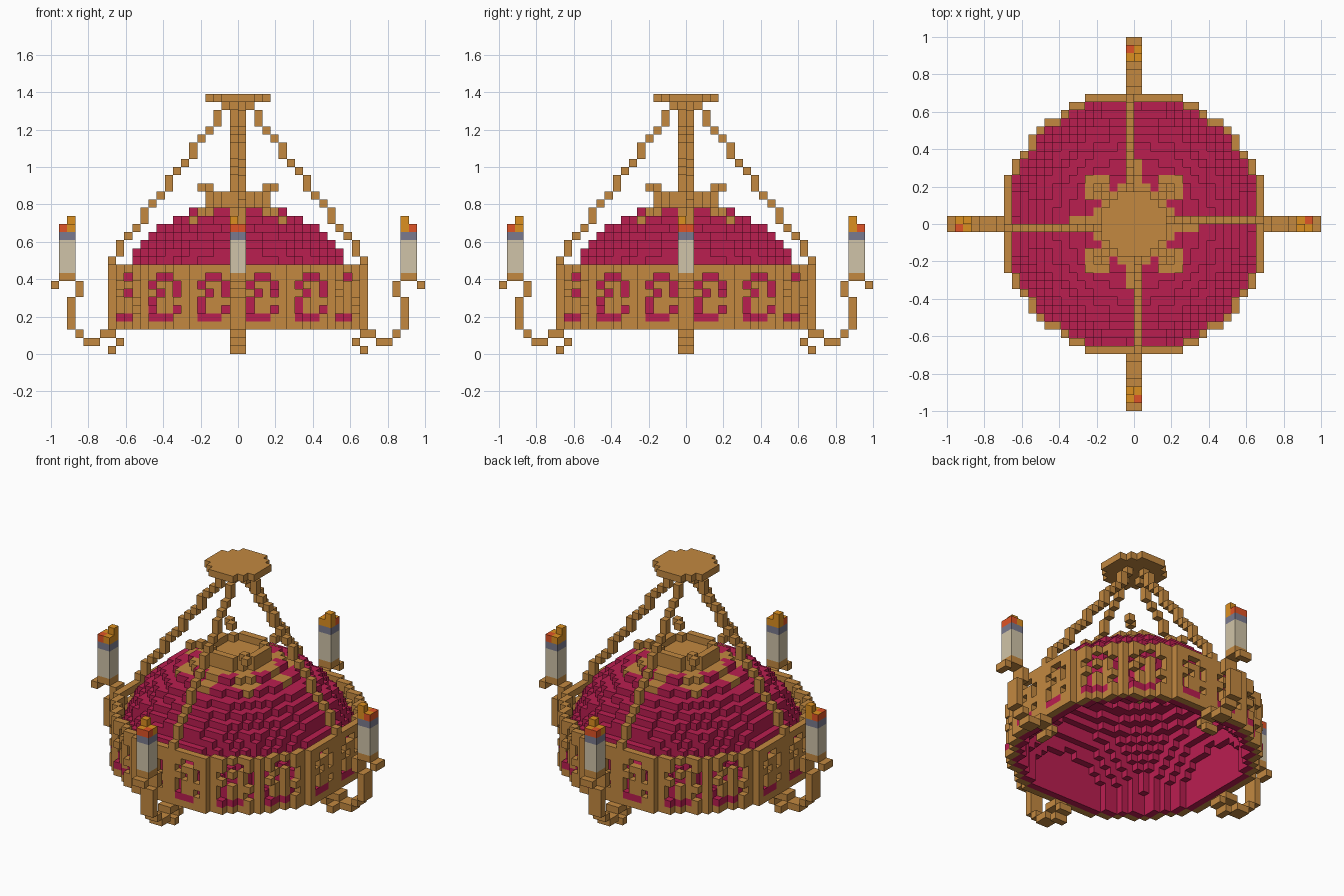
import bpy, bmesh, math
from mathutils import Vector

cube = bpy.data.objects.get("Cube")
if cube:
    bpy.data.objects.remove(cube, do_unlink=True)

V = 2 / 46            # block size
TOP = 31              # ceiling plate layer


def linear(c):
    c /= 255
    return c / 12.92 if c <= 0.04045 else ((c + 0.055) / 1.055) ** 2.4


def material(name, r, g, b):
    m = bpy.data.materials.new(name)
    m.use_nodes = True
    col = (linear(r), linear(g), linear(b), 1)
    m.diffuse_color = col
    bsdf = m.node_tree.nodes["Principled BSDF"]
    bsdf.inputs["Base Color"].default_value = col
    bsdf.inputs["Roughness"].default_value = 0.8
    return m


MATS = {
    "brass": material("brass", 195, 137, 64),
    "glass": material("crimson glass", 186, 30, 80),
    "wax": material("candle wax", 208, 196, 168),
    "collar": material("slate collar", 122, 122, 142),
    "orange": material("flame orange", 220, 144, 32),
    "red": material("flame red", 224, 84, 38),
}
cells = {}            # (i, j, k) -> (part name, side colour, top colour)


def put(part, colour, i, j, k, top=None):
    cells[i, j, k] = (part, colour, top or colour)


def put4(part, colour, i, j, k, top=None):
    """Place a block and its three quarter turns."""
    for side in ("right", "back", "left", "front"):
        put(side + "_" + part, colour, i, j, k, top)
        i, j = -j - 1, i


def disc(r):
    n = range(-18, 18)
    return {(i, j) for i in n for j in n if math.hypot(i + .5, j + .5) <= r}


def edge(cells2d):
    return {(i, j) for i, j in cells2d
            if not {(i + 1, j), (i - 1, j), (i, j + 1), (i, j - 1)} <= cells2d}


outer = disc(16.48)
ring = edge(outer)

# Glass dome: hollow stepped hemisphere rising from the foot of the band
layers = {k: disc(15.87 * math.sqrt(1 - ((k - 3) / 15.15) ** 2)) - ring
          for k in range(3, 18)}
for k, layer in layers.items():
    above = layers.get(k + 1, set())
    for i, j in (layer - above) | edge(layer):
        x, y = abs(i + .5), abs(j + .5)
        rib = min(x, y) < 1 and max(x, y) < 8
        petal = 3 < x < 6 and 3 < y < 6
        trim = k >= 15 and (rib or petal or math.hypot(x, y) < 5)
        put("crown_petals" if trim else "dome", "brass" if trim else "glass", i, j, k)

# Pierced brass band: scroll motif repeated every six blocks, glazed at its foot
MOTIF = (".XX.", "X..X", ".X.X", "X...", "X..X", "XXX.")
for i, j in ring:
    x, y = i + .5, j + .5
    if abs(y) >= abs(x):
        along = i if y < 0 else -i - 1
    else:
        along = j if x > 0 else -j - 1
    col = (along - 1) % 6
    for k in range(3, 11):
        gap = 4 <= k <= 9 and col < 4 and MOTIF[9 - k][col] == "X"
        if not gap:
            put("band", "brass", i, j, k)
        elif k == 4:
            put("band", "glass", i, j, k)

# Round crown hub with raised rim and four curled tips
hub = disc(4.2)
for i, j in hub:
    put("crown_hub", "brass", i, j, 18)
for i, j in edge(hub):
    put("crown_hub", "brass", i, j, 19)
for i in (3, 4):
    put4("crown_tip", "brass", i, i, 20)

# Ceiling plate
for i, j in hub:
    put("ceiling_plate", "brass", i, j, TOP)

# Four suspension chains
for k in range(11, TOP):
    put4("chain", "brass", 15 - (3 * (k - 11) + 1) // 4, 0, k)

# Four scrolled arms, each two blocks wide
ARM = [(15, 0), (14, 1), (15, 2), (16, 2), (17, 1), (18, 1), (19, 2)]
ARM += [(20, k) for k in range(3, 7)]
ARM += [(19, 7), (19, 8), (20, 9), (21, 9), (22, 8)]
for j in (-1, 0):
    for i, k in ARM:
        put4("arm", "brass", i, j, k)
    # Candles with collar and flame
    for i in (20, 21):
        for k in range(10, 14):
            put4("candle", "wax", i, j, k)
        put4("candle", "collar", i, j, 14)
    put4("flame", "orange", 20, j, 15)
    put4("flame", "red", 21, j, 15, "orange" if j else "red")
put4("flame", "orange", 20, -1, 16)

# Outer faces of the blocks, one mesh per part
AXES = [Vector(a) for a in ((1, 0, 0), (0, 1, 0), (0, 0, 1))]
parts = {}
for cell, (part, side, top) in cells.items():
    parts.setdefault(part, []).append((Vector(cell), side, top))

for name, blocks in parts.items():
    bm = bmesh.new()
    cache = {}

    def vert(p):
        key = tuple(round(c) for c in p)
        if key not in cache:
            cache[key] = bm.verts.new(p * V)
        return cache[key]

    slots = sorted({c for block in blocks for c in block[1:]})
    for p, side, top in blocks:
        for a in range(3):
            u, w = AXES[(a + 1) % 3], AXES[(a + 2) % 3]
            for s in (0, 1):
                n = p + AXES[a] * (2 * s - 1)
                if tuple(int(c) for c in n) in cells:
                    continue
                o = p + AXES[a] * s
                quad = [o, o + u, o + u + w, o + w]
                face = bm.faces.new([vert(q) for q in (quad if s else quad[::-1])])
                face.material_index = slots.index(top if a == 2 and s else side)
    mesh = bpy.data.meshes.new(name)
    bm.to_mesh(mesh)
    bm.free()
    for c in slots:
        mesh.materials.append(MATS[c])
    bpy.context.scene.collection.objects.link(bpy.data.objects.new(name, mesh))
